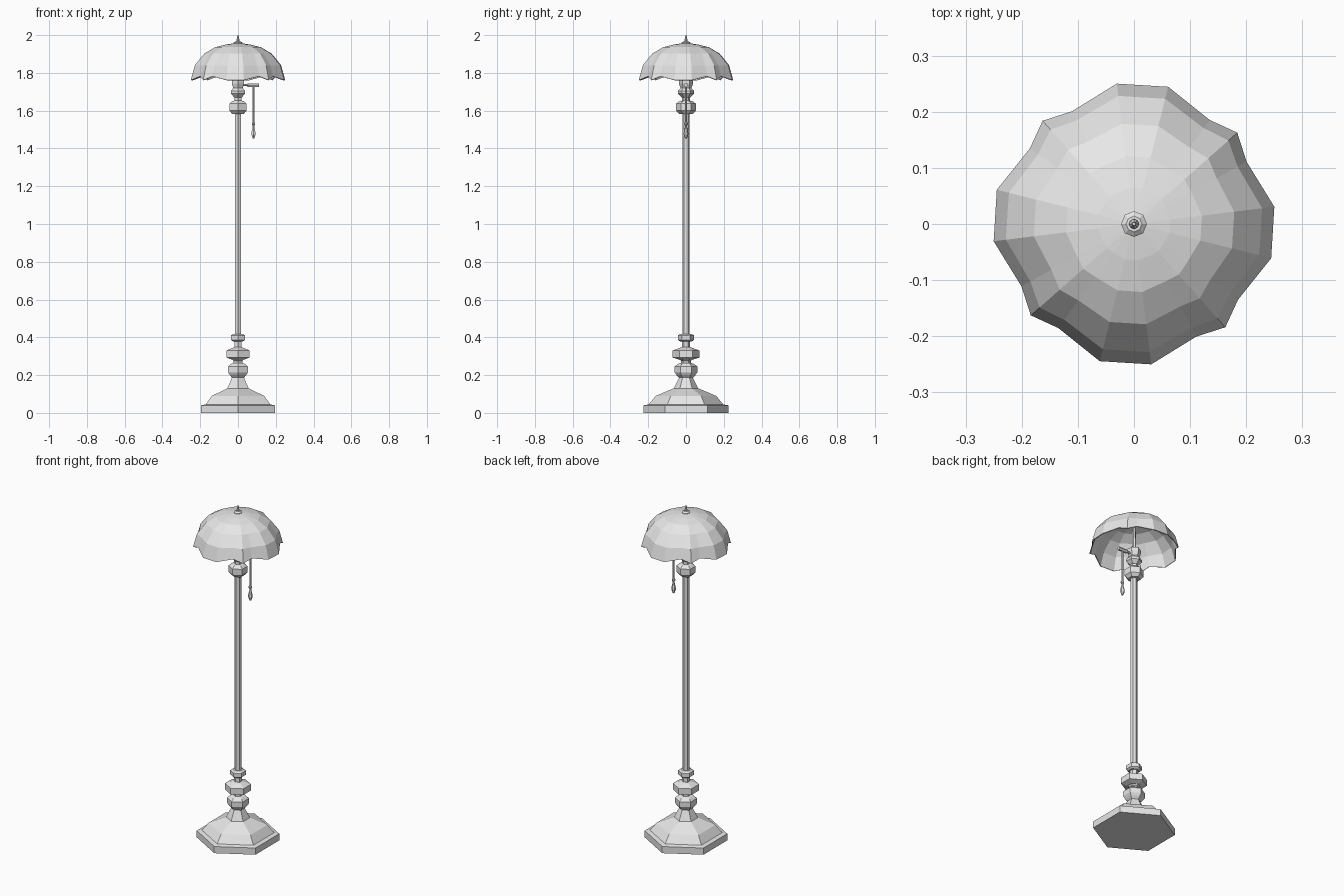
import bpy, bmesh
from math import cos, sin, pi, radians

cube = bpy.data.objects.get("Cube")
if cube:
    bpy.data.objects.remove(cube, do_unlink=True)

grey = bpy.data.materials.new("light grey")
grey.use_nodes = True
grey.diffuse_color = (0.8, 0.8, 0.8, 1)
grey.node_tree.nodes["Principled BSDF"].inputs["Base Color"].default_value = (0.8, 0.8, 0.8, 1)


def finish(name, bm):
    """Turn a bmesh into a flat-shaded object."""
    bmesh.ops.recalc_face_normals(bm, faces=bm.faces)
    mesh = bpy.data.meshes.new(name)
    bm.to_mesh(mesh)
    bm.free()
    mesh.materials.append(grey)
    obj = bpy.data.objects.new(name, mesh)
    bpy.context.scene.collection.objects.link(obj)
    return obj


def bridge(bm, rings):
    """Join successive closed rings of vertices with quads."""
    for low, high in zip(rings, rings[1:]):
        n = len(low)
        for i in range(n):
            j = (i + 1) % n
            bm.faces.new((low[i], low[j], high[j], high[i]))


def lathe(name, profile, sides=6, location=(0, 0, 0), tilt=0):
    """Revolve (radius, height) points, with a corner facing the front."""
    bm = bmesh.new()
    rings = []
    for r, z in profile:
        angles = [2 * pi * i / sides - pi / 2 for i in range(sides)]
        rings.append([bm.verts.new((r * cos(a), r * sin(a), z)) for a in angles])
    bridge(bm, rings)
    bm.faces.new(rings[0])
    bm.faces.new(rings[-1])
    obj = finish(name, bm)
    obj.location = location
    obj.rotation_euler.y = tilt
    return obj


# Stand: stepped hexagonal foot, turned knobs and pole
lathe("base", [(0.225, 0), (0.225, 0.04), (0.197, 0.045), (0.16, 0.09),
               (0.065, 0.13), (0.035, 0.19)])
lathe("lower_knob", [(0.035, 0.185), (0.05, 0.2), (0.06, 0.215), (0.06, 0.245),
                     (0.045, 0.258), (0.026, 0.265), (0.026, 0.275), (0.038, 0.285)])
lathe("middle_knob", [(0.04, 0.283), (0.071, 0.293), (0.071, 0.33),
                      (0.04, 0.342), (0.022, 0.348), (0.022, 0.385)])
lathe("upper_knob", [(0.03, 0.378), (0.043, 0.386), (0.043, 0.41), (0.03, 0.418)])
lathe("pole", [(0.019, 0.38), (0.019, 1.6)])
lathe("top_knob", [(0.035, 1.582), (0.052, 1.6), (0.052, 1.637), (0.035, 1.65),
                   (0.022, 1.653), (0.022, 1.675)])

# Lamp holder and the rod that carries the shade
lathe("socket", [(0.023, 1.67), (0.043, 1.69), (0.043, 1.705), (0.029, 1.72),
                 (0.038, 1.745), (0.038, 1.765), (0.02, 1.775)])
lathe("shade_rod", [(0.012, 1.77), (0.008, 1.955)])

# Scalloped shade: four wide panels alternating with four narrow ones
corners = []
for quarter in range(4):
    middle = quarter * 90 - 3.5
    corners += [(middle - 10.5, 1.0, False), (middle + 10.5, 1.0, False),
                (middle + 32.5, 0.91, True), (middle + 45, 0.975, False),
                (middle + 57.5, 0.91, True)]
bm = bmesh.new()
rings = []
for radius, z in [(0.252, 1.762), (0.23, 1.84), (0.18, 1.902),
                  (0.122, 1.936), (0.065, 1.95), (0.02, 1.957)]:
    ring = []
    for angle, reach, valley in corners:
        r = radius * (1 - (1 - reach) * radius / 0.252)
        a = radians(angle)
        lift = 0.02 if valley and not rings else 0
        ring.append(bm.verts.new((r * cos(a), r * sin(a), z + lift)))
    rings.append(ring)
bridge(bm, rings)
shade = finish("shade", bm)
shell = shade.modifiers.new("thickness", 'SOLIDIFY')
shell.thickness = 0.005
shell.offset = -1

# Finial above the shade
lathe("finial_cap", [(0.023, 1.95), (0.023, 1.96), (0.014, 1.967)], 8)
lathe("finial_tip", [(0.005, 1.96), (0.009, 1.972), (0.006, 1.98), (0.003, 2.0)], 8)

# Pull switch reaching out to the left, with its cord and tassel
lathe("switch_arm", [(0.006, 0), (0.006, 0.025), (0.011, 0.03), (0.011, 0.088)],
      6, (0.022, 0, 1.735), pi / 2)
lathe("pull_cord", [(0.005, 1.5), (0.005, 1.735)], 6, (0.082, 0, 0))
lathe("cord_bead", [(0.005, 1.522), (0.01, 1.527), (0.01, 1.535), (0.005, 1.54)],
      6, (0.082, 0, 0))
lathe("tassel", [(0.005, 1.452), (0.013, 1.475), (0.011, 1.49), (0.005, 1.515)],
      6, (0.082, 0, 0))
